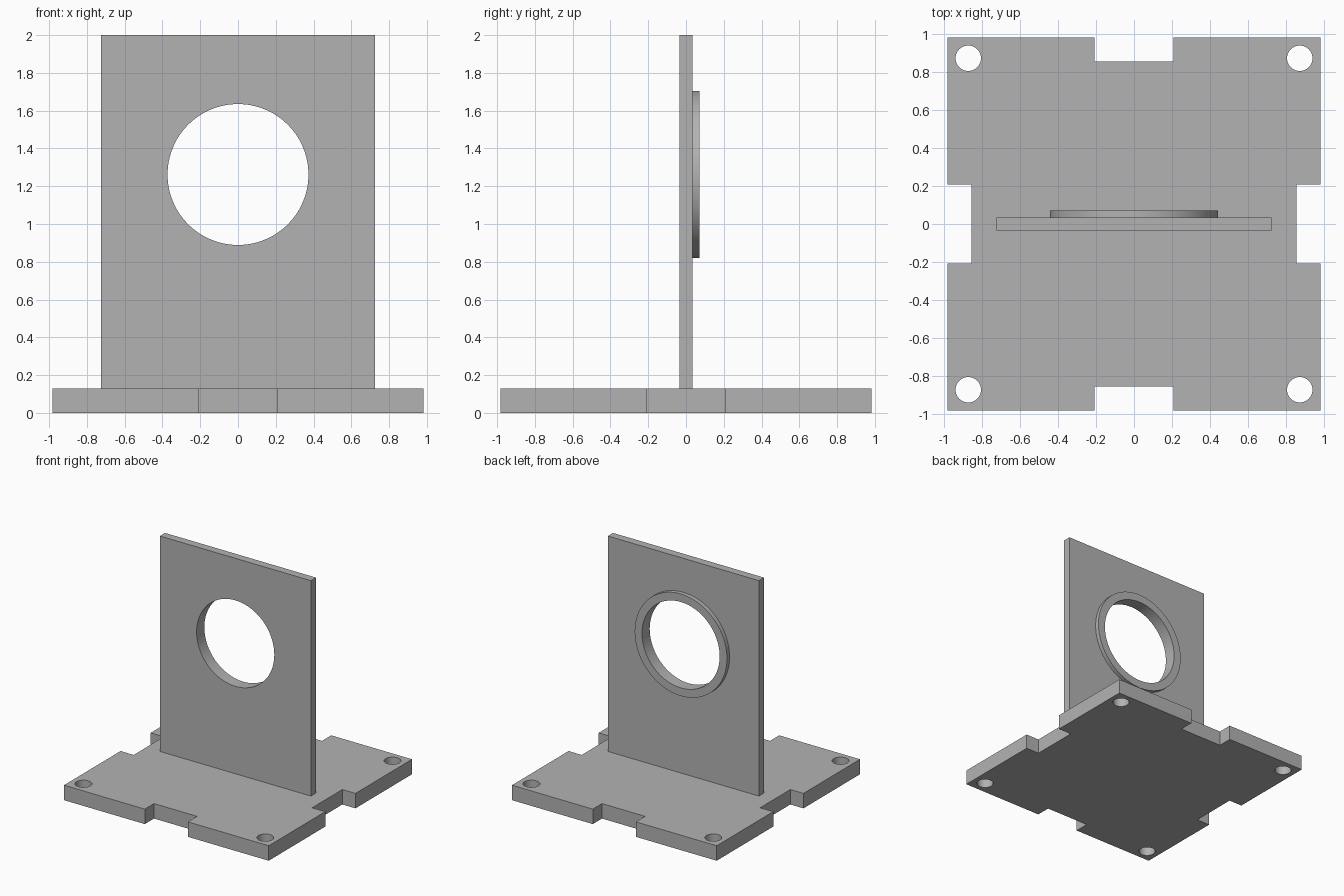
import bpy, bmesh, math

cube = bpy.data.objects.get("Cube")
if cube:
    bpy.data.objects.remove(cube, do_unlink=True)

grey = bpy.data.materials.new("plain_grey")
grey.use_nodes = True
colour = (0.45, 0.45, 0.45, 1)
grey.diffuse_color = colour
grey.node_tree.nodes["Principled BSDF"].inputs["Base Color"].default_value = colour


def circle(cx, cy, r, n=96):
    return [(cx + r * math.cos(math.tau * i / n), cy + r * math.sin(math.tau * i / n))
            for i in range(n)]


def sheet(name, loops, thickness, location, upright=False):
    """Extrude an outline with holes, centred on its own thickness."""
    curve = bpy.data.curves.new(name, "CURVE")
    curve.dimensions = "2D"
    curve.fill_mode = "BOTH"
    curve.extrude = thickness / 2
    for loop in loops:
        spline = curve.splines.new("POLY")
        spline.points.add(len(loop) - 1)
        for point, (x, y) in zip(spline.points, loop):
            point.co = (x, y, 0, 1)
        spline.use_cyclic_u = True
    temp = bpy.data.objects.new(name + "_outline", curve)
    bpy.context.collection.objects.link(temp)
    bpy.context.view_layer.update()
    evaluated = temp.evaluated_get(bpy.context.evaluated_depsgraph_get())
    mesh = bpy.data.meshes.new_from_object(evaluated)
    bpy.data.objects.remove(temp, do_unlink=True)

    # Weld caps to walls
    bm = bmesh.new()
    bm.from_mesh(mesh)
    bmesh.ops.remove_doubles(bm, verts=bm.verts, dist=0.0001)
    bmesh.ops.recalc_face_normals(bm, faces=bm.faces)
    bm.to_mesh(mesh)
    bm.free()

    mesh.materials.clear()
    mesh.materials.append(grey)
    obj = bpy.data.objects.new(name, mesh)
    bpy.context.collection.objects.link(obj)
    obj.location = location
    if upright:
        obj.rotation_euler.x = math.pi / 2
    bpy.ops.object.select_all(action="DESELECT")
    obj.select_set(True)
    bpy.context.view_layer.objects.active = obj
    bpy.ops.object.shade_smooth_by_angle(angle=math.radians(30))
    return obj


# Base plate: one notched side turned four times, with corner bolt holes
half, notch, inner, bolt = 0.983, 0.207, 0.857, 0.873
side = [(-half, -half), (-notch, -half), (-notch, -inner), (notch, -inner), (notch, -half)]
outline = []
for _ in range(4):
    outline += side
    side = [(-y, x) for x, y in side]
bolts = [circle(sx * bolt, sy * bolt, 0.067, 48) for sx in (-1, 1) for sy in (-1, 1)]
base_height = 0.13
sheet("base_plate", [outline] + bolts, base_height, (0, 0, base_height / 2))

# Upright plate with round opening
width, top, hole_z, hole_r = 0.725, 2.0, 1.262, 0.373
panel = [(-width, base_height), (width, base_height), (width, top), (-width, top)]
sheet("upright_plate", [panel, circle(0, hole_z, hole_r)], 0.07, (0, 0, 0), True)

# Raised collar on the back of the opening
sheet("collar_ring", [circle(0, 0, 0.443), circle(0, 0, hole_r)], 0.036,
      (0, 0.053, hole_z), True)
